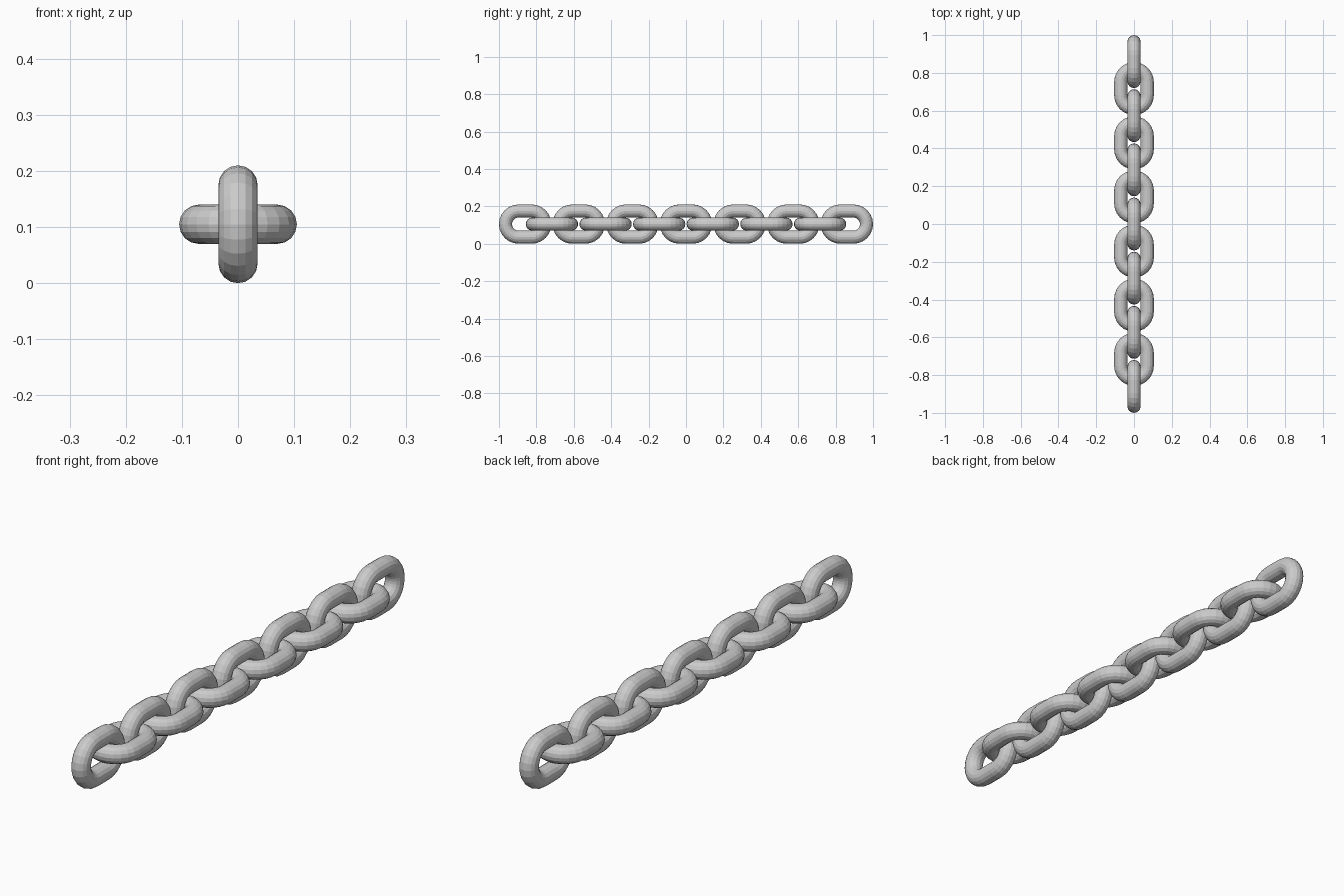
import bpy
from math import sin, cos, pi

if "Cube" in bpy.data.objects:
    bpy.data.objects.remove(bpy.data.objects["Cube"])

WIRE = 0.035      # radius of the bar
BEND = 0.07       # centreline radius of the rounded ends
HALF = 0.035      # half length of the straight sides
SIDES = 16        # sides of the bar cross-section
ARC = 12          # segments per rounded end
COUNT = 13
PITCH = (2 - 2 * (BEND + WIRE + HALF)) / (COUNT - 1)


def link_mesh(name, upright):
    # Sweep a round bar around a stadium-shaped path
    path = []
    for end in (0, 1):
        for i in range(ARC + 1):
            path.append((end * pi + pi * i / ARC, HALF if end == 0 else -HALF))
    verts, faces = [], []
    for a, shift in path:
        for j in range(SIDES):
            t = 2 * pi * j / SIDES
            r = BEND + WIRE * cos(t)
            x, y, z = r * cos(a), r * sin(a) + shift, WIRE * sin(t)
            verts.append((-z, y, x) if upright else (x, y, z))
    n = len(path)
    for i in range(n):
        k = (i + 1) % n
        for j in range(SIDES):
            m = (j + 1) % SIDES
            faces.append((i * SIDES + j, k * SIDES + j, k * SIDES + m, i * SIDES + m))
    mesh = bpy.data.meshes.new(name)
    mesh.from_pydata(verts, [], faces)
    # path runs counter-clockwise: flip so that normals point outward
    if mesh.polygons[0].normal.dot(mesh.polygons[0].center) < 0:
        mesh.flip_normals()
    return mesh


meshes = {True: link_mesh("upright_link", True), False: link_mesh("flat_link", False)}

# Alternate upright and flat links along y
for i in range(COUNT):
    upright = i % 2 == 0
    name = "upright_link" if upright else "flat_link"
    ob = bpy.data.objects.new(f"{name}_{i + 1}", meshes[upright])
    ob.location = (0, (i - (COUNT - 1) / 2) * PITCH, BEND + WIRE)
    bpy.context.collection.objects.link(ob)
